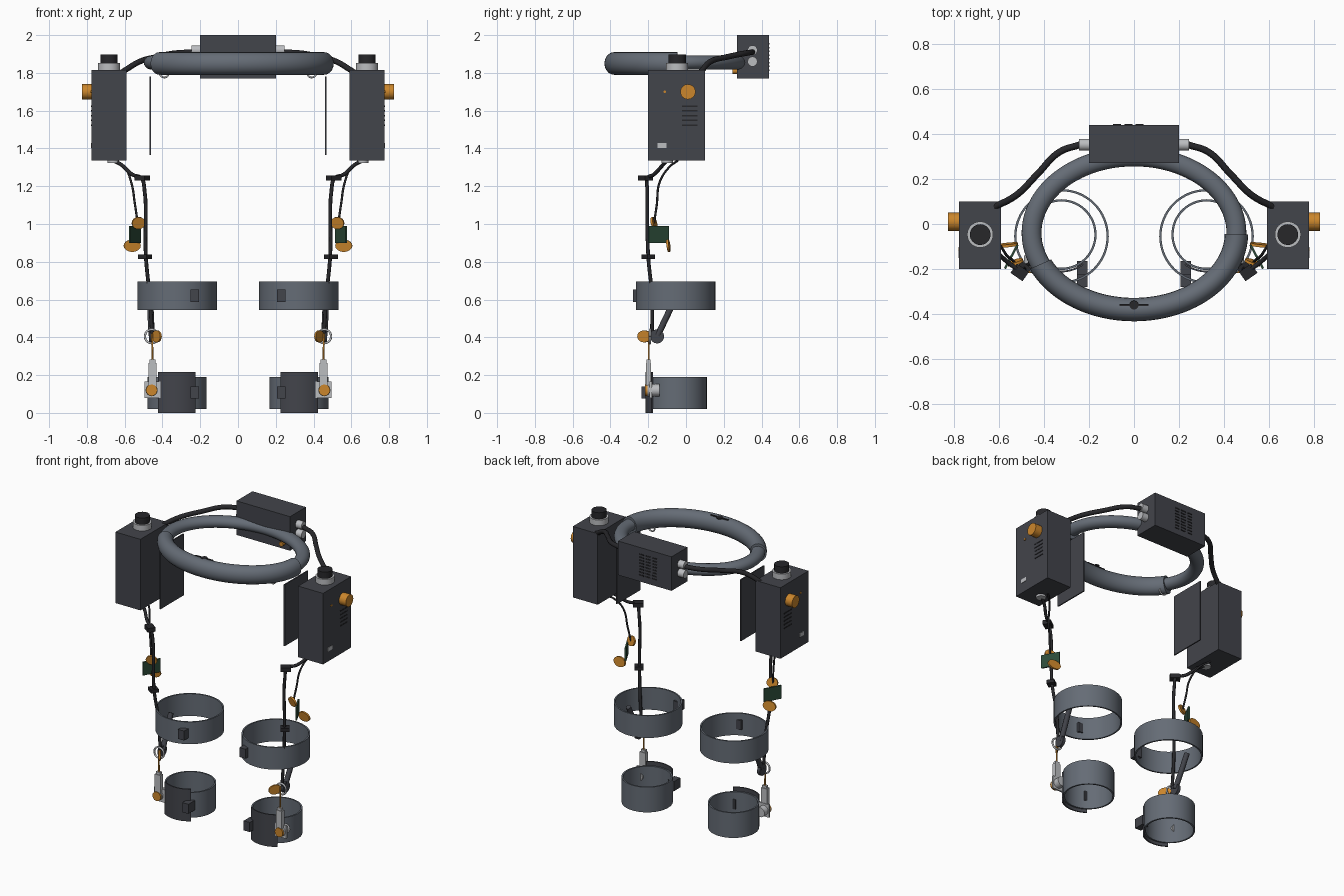
import bpy, bmesh
from math import sin, cos, radians, tau
from mathutils import Vector, Matrix

if "Cube" in bpy.data.objects:
    bpy.data.objects.remove(bpy.data.objects["Cube"])


def material(name, rgb):
    m = bpy.data.materials.new(name)
    m.diffuse_color = (*rgb, 1)
    m.use_nodes = True
    m.node_tree.nodes["Principled BSDF"].inputs["Base Color"].default_value = m.diffuse_color
    return m


DARK = material("dark_grey", (0.055, 0.058, 0.07))
SLATE = material("slate", (0.13, 0.15, 0.18))
BLACK = material("black", (0.02, 0.02, 0.023))
LIGHT = material("light_grey", (0.5, 0.51, 0.53))
ORANGE = material("orange", (0.6, 0.24, 0.025))
GREEN = material("green", (0.025, 0.07, 0.04))


def finish(name, bm, mat, smooth=True):
    bmesh.ops.recalc_face_normals(bm, faces=bm.faces)
    me = bpy.data.meshes.new(name)
    bm.to_mesh(me)
    bm.free()
    ob = bpy.data.objects.new(name, me)
    bpy.context.collection.objects.link(ob)
    me.materials.append(mat)
    if smooth:
        bpy.ops.object.select_all(action='DESELECT')
        ob.select_set(True)
        bpy.context.view_layer.objects.active = ob
        bpy.ops.object.shade_smooth_by_angle(angle=radians(35))
    return ob


def box(name, lo, hi, mat, s=1, yaw=0):
    lo, hi = Vector(lo), Vector(hi)
    c, d = (lo + hi) / 2, hi - lo
    c.x *= s
    bm = bmesh.new()
    bmesh.ops.create_cube(bm, size=1, matrix=Matrix.Translation(c)
                          @ Matrix.Rotation(radians(yaw * s), 4, 'Z')
                          @ Matrix.Diagonal((*d, 1)))
    return finish(name, bm, mat, False)


def cyl(name, p, q, r, mat, s=1, squash=1, seg=32):
    p, q = Vector(p), Vector(q)
    p.x *= s
    q.x *= s
    c = (p + q) / 2
    rot = (q - p).to_track_quat('Z', 'Y').to_matrix().to_4x4()
    bm = bmesh.new()
    bmesh.ops.create_cone(bm, cap_ends=True, segments=seg, radius1=r, radius2=r,
                          depth=(q - p).length, matrix=Matrix.Translation(c) @ rot)
    for v in bm.verts:
        v.co.z = c.z + (v.co.z - c.z) * squash
    return finish(name, bm, mat)


def disc(name, c, n, r, t, mat, s, squash=1):
    h = Vector(n).normalized() * t / 2
    return cyl(name, Vector(c) - h, Vector(c) + h, r, mat, s, squash)


def sweep(name, c, a, b, profile, mat, a0=0, a1=360, seg=64):
    """Sweeps a (radial, z) profile round an ellipse about the vertical."""
    bm = bmesh.new()
    full = a1 - a0 >= 360
    rings = []
    for i in range(seg if full else seg + 1):
        t = radians(a0 + (a1 - a0) * i / seg)
        rings.append([bm.verts.new((c[0] + (a + d) * cos(t), c[1] + (b + d) * sin(t), c[2] + z))
                      for d, z in profile])
    n = len(profile)
    for i in range(seg):
        p, q = rings[i], rings[(i + 1) % len(rings)]
        for k in range(n):
            bm.faces.new((p[k], p[(k + 1) % n], q[(k + 1) % n], q[k]))
    if not full:
        bm.faces.new(rings[0])
        bm.faces.new(rings[-1])
    return finish(name, bm, mat)


def oval(rx, rz, n=20):
    return [(rx * cos(tau * i / n), rz * sin(tau * i / n)) for i in range(n)]


def rect(t, z0, z1):
    return [(-t, z0), (0, z0), (0, z1), (-t, z1)]


def cable(name, pts, r, mat, s=1):
    cu = bpy.data.curves.new(name, 'CURVE')
    cu.dimensions = '3D'
    cu.bevel_depth, cu.bevel_resolution, cu.resolution_u = r, 3, 8
    cu.use_fill_caps = True
    sp = cu.splines.new('BEZIER')
    sp.bezier_points.add(len(pts) - 1)
    for bp, p in zip(sp.bezier_points, pts):
        bp.co = (p[0] * s, p[1], p[2])
        bp.handle_left_type = bp.handle_right_type = 'AUTO'
    cu.materials.append(mat)
    ob = bpy.data.objects.new(name, cu)
    bpy.context.collection.objects.link(ob)


# Waist belt with padded front sleeve
sweep("waist_belt", (0, -0.04, 1.855), 0.455, 0.34, oval(0.044, 0.038), SLATE, seg=96)
sweep("belt_sleeve", (0, -0.04, 1.85), 0.455, 0.34, oval(0.052, 0.06), SLATE, -156, -1)
disc("belt_slot", (0, -0.36, 1.907), (0, 0, 1), 0.02, 0.008, BLACK, 1).scale.x = 1
box("belt_slot_bar", (-0.065, -0.364, 1.90), (0.065, -0.356, 1.911), BLACK)

# Rear control box with vents
box("rear_box", (-0.2, 0.27, 1.77), (0.2, 0.44, 2.0), DARK)
for i in range(3):
    for k in range(8):
        x, z = -0.075 + 0.05 * i, 1.81 + 0.02 * k
        box("rear_vent", (x - 0.018, 0.437, z), (x + 0.018, 0.443, z + 0.008), BLACK)
cyl("rear_button", (0.15, 0.245, 1.81), (0.15, 0.28, 1.81), 0.015, ORANGE)

for s, side in ((1, "right"), (-1, "left")):
    def N(n):
        return n + "_" + side

    # Connectors and power cables
    for z in (1.86, 1.92):
        cyl(N("rear_connector"), (0.19, 0.352, z), (0.245, 0.352, z), 0.026, LIGHT, s)
    cable(N("power_cable"), [(0.24, 0.352, 1.91), (0.33, 0.32, 1.905), (0.43, 0.22, 1.885),
                             (0.52, 0.13, 1.86), (0.62, 0.075, 1.80)], 0.015, BLACK, s)

    # Hip housing with encoder, knob, indicator and port
    box(N("hip_box"), (0.59, -0.2, 1.335), (0.776, 0.1, 1.815), DARK, s)
    sweep(N("encoder_collar"), (0.683 * s, -0.047, 1.815), 0.058, 0.058,
          rect(0.016, 0, 0.038), LIGHT, seg=40)
    cyl(N("encoder_base"), (0.683, -0.047, 1.81), (0.683, -0.047, 1.848), 0.045, DARK, s)
    cyl(N("encoder_cap"), (0.683, -0.047, 1.848), (0.683, -0.047, 1.897), 0.046, BLACK, s)
    cyl(N("hip_knob"), (0.77, 0.01, 1.70), (0.827, 0.01, 1.70), 0.04, ORANGE, s)
    cyl(N("hip_indicator"), (0.77, -0.113, 1.70), (0.78, -0.113, 1.70), 0.007, ORANGE, s)
    box(N("hip_port"), (0.77, -0.15, 1.403), (0.779, -0.103, 1.429), LIGHT, s)
    for k in range(5):
        z = 1.52 + 0.025 * k
        box(N("hip_vent"), (0.77, -0.02, z), (0.778, 0.06, z + 0.008), BLACK, s)
    cyl(N("cable_gland"), (0.66, -0.1, 1.322), (0.66, -0.1, 1.336), 0.03, LIGHT, s)

    # Hanging hip plate and belt hook
    box(N("hip_plate"), (0.461, -0.17, 1.365), (0.469, 0.08, 1.78), DARK, s)
    cable(N("belt_hook"), [(0.39 * s + 0.024 * cos(tau * i / 12), -0.19, 1.80 + 0.024 * sin(tau * i / 12))
                           for i in range(13)], 0.005, LIGHT)

    # Leg cables and clips
    cable(N("leg_cable"), [(0.66, -0.1, 1.335), (0.62, -0.12, 1.315), (0.56, -0.17, 1.262),
                           (0.51, -0.205, 1.24), (0.495, -0.205, 1.18), (0.488, -0.2, 0.83),
                           (0.468, -0.18, 0.62), (0.455, -0.18, 0.42)], 0.01, BLACK, s)
    cable(N("signal_cable"), [(0.65, -0.045, 1.335), (0.60, -0.09, 1.30), (0.565, -0.14, 1.22),
                              (0.545, -0.155, 1.1), (0.53, -0.17, 1.0)], 0.006, BLACK, s)
    box(N("upper_clip"), (0.475, -0.24, 1.23), (0.54, -0.19, 1.258), BLACK, s, 35)
    box(N("lower_clip"), (0.465, -0.225, 0.815), (0.52, -0.175, 0.838), BLACK, s, 35)

    # Sensor board with two electrodes
    box(N("sensor_board"), (0.54, -0.205, 0.90), (0.55, -0.085, 0.99), GREEN, s, 28)
    disc(N("upper_electrode"), (0.527, -0.17, 1.005), (0.3, 0.9, 0.2), 0.036, 0.012, ORANGE, s, 0.9)
    disc(N("lower_electrode"), (0.56, -0.093, 0.885), (0.1, 1, 0.1), 0.045, 0.012, ORANGE, s, 0.72)

    # Thigh and shin cuffs with buckles
    sweep(N("thigh_cuff"), (0.322 * s, -0.055, 0), 0.21, 0.21, rect(0.01, 0.545, 0.695), SLATE)
    sweep(N("shin_cuff"), (0.323 * s, -0.047, 0), 0.157, 0.157, rect(0.01, 0.02, 0.19), SLATE)
    sweep(N("shin_guard"), (0.323 * s, -0.05, 0), 0.165, 0.165, rect(0.008, 0, 0.217),
          DARK, -127, -53, 24)
    box(N("thigh_buckle"), (0.207, -0.28, 0.588), (0.252, -0.225, 0.652), DARK, s)
    box(N("shin_buckle"), (0.207, -0.235, 0.075), (0.252, -0.165, 0.14), DARK, s)

    # Knee joint and link
    cyl(N("knee_disc"), (0.45, -0.153, 0.405), (0.47, -0.153, 0.405), 0.037, DARK, s)
    cable(N("knee_ring"), [((0.457 + 0.036 * cos(tau * i / 12)) , -0.19, 0.405 + 0.036 * sin(tau * i / 12))
                           for i in range(13)], 0.006, LIGHT, s)
    disc(N("knee_electrode"), (0.43, -0.22, 0.405), (0.8, -0.5, 0), 0.042, 0.01, ORANGE, s, 0.75)
    cable(N("knee_link"), [(0.457, -0.15, 0.41), (0.462, -0.10, 0.515), (0.466, -0.05, 0.62)], 0.017, DARK, s)

    # Shin actuator
    cyl(N("shin_rod"), (0.452, -0.197, 0.26), (0.455, -0.197, 0.42), 0.005, ORANGE, s, seg=12)
    box(N("shin_actuator"), (0.432, -0.212, 0.14), (0.475, -0.184, 0.265), LIGHT, s)
    box(N("actuator_tip"), (0.438, -0.208, 0.265), (0.469, -0.188, 0.282), LIGHT, s)
    box(N("motor_plate"), (0.41, -0.192, 0.078), (0.495, -0.18, 0.165), LIGHT, s)
    cyl(N("motor"), (0.457, -0.205, 0.12), (0.457, -0.14, 0.12), 0.032, LIGHT, s)
    cyl(N("motor_cap"), (0.457, -0.218, 0.12), (0.457, -0.203, 0.12), 0.03, ORANGE, s)
